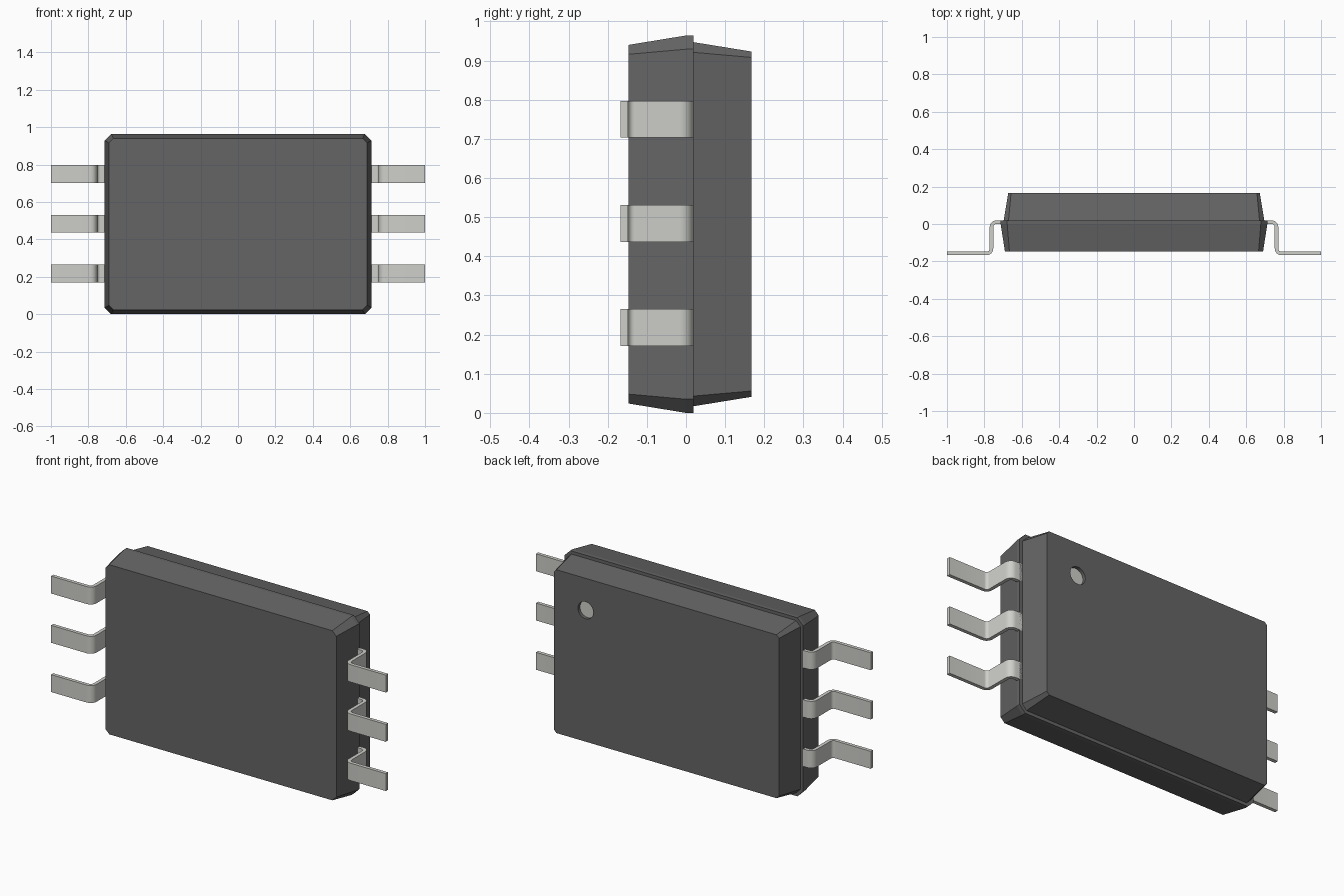
import bpy, bmesh, math
from mathutils import Vector

if "Cube" in bpy.data.objects:
    bpy.data.objects.remove(bpy.data.objects["Cube"])

ZC = 0.482  # mid height of the package


def material(name, v):
    m = bpy.data.materials.new(name)
    m.diffuse_color = (*v, 1)
    m.use_nodes = True
    m.node_tree.nodes["Principled BSDF"].inputs["Base Color"].default_value = m.diffuse_color
    return m


dark = material("dark_plastic", (0.13, 0.13, 0.13))
metal = material("tin_metal", (0.62, 0.62, 0.59))


def finish(bm, name, mat):
    bmesh.ops.recalc_face_normals(bm, faces=bm.faces)
    me = bpy.data.meshes.new(name)
    bm.to_mesh(me)
    bm.free()
    ob = bpy.data.objects.new(name, me)
    bpy.context.collection.objects.link(ob)
    me.materials.append(mat)
    return ob


def smooth(ob):
    bpy.ops.object.select_all(action='DESELECT')
    ob.select_set(True)
    bpy.context.view_layer.objects.active = ob
    bpy.ops.object.shade_smooth_by_angle(angle=math.radians(30))


def shell(name, sections):
    """Loft chamfered rectangles: (y, half width, half height, chamfer)."""
    bm = bmesh.new()
    rings = []
    for y, w, h, c in sections:
        pts = [(w, h - c), (w - c, h), (c - w, h), (-w, h - c),
               (-w, c - h), (c - w, -h), (w - c, -h), (w, c - h)]
        rings.append([bm.verts.new((x, y, z + ZC)) for x, z in pts])
    for a, b in zip(rings, rings[1:]):
        for i in range(8):
            j = (i + 1) % 8
            bm.faces.new((a[i], a[j], b[j], b[i]))
    bm.faces.new(rings[0])
    bm.faces.new(rings[-1])
    return finish(bm, name, dark)


def disc(name, y0, y1, r, mat):
    """Cylinder along y at the pin-one corner."""
    bm = bmesh.new()
    bmesh.ops.create_cone(bm, cap_ends=True, segments=32, radius1=r,
                          radius2=r, depth=y1 - y0)
    ob = finish(bm, name, mat)
    ob.rotation_euler.x = math.pi / 2
    ob.location = (0.483, (y0 + y1) / 2, 0.75)
    return ob


# Two moulded body halves meeting at the parting line
shell("front_shell", [(-0.147, 0.69, 0.458, 0.024), (0.0, 0.713, 0.482, 0.035),
                      (0.019, 0.713, 0.482, 0.035)])
back = shell("back_shell", [(0.019, 0.697, 0.465, 0.026),
                            (0.167, 0.672, 0.441, 0.015)])

# Round pin-one recess with a light floor
cutter = disc("recess_cutter", 0.147, 0.20, 0.046, dark)
cutter.hide_render = True
cutter.hide_set(True)
cut = back.modifiers.new("recess", 'BOOLEAN')
cut.operation = 'DIFFERENCE'
cut.solver = 'EXACT'
cut.object = cutter
smooth(disc("pin_one_marker", 0.140, 0.150, 0.0455, metal))


# Gull-wing lead: centre line with rounded bends, thickened
def rounded(path, r, n=6):
    """Points and normals along a polyline with right-angle fillets."""
    P = [Vector(p) for p in path]
    perp = lambda d: Vector((-d.y, d.x))
    out = [(P[0], perp((P[1] - P[0]).normalized()))]
    for a, b, c in zip(P, P[1:], P[2:]):
        d0, d1 = (b - a).normalized(), (c - b).normalized()
        centre = b - d0 * r + d1 * r
        for i in range(n + 1):
            t = i / n * math.pi / 2
            p = centre - d1 * r * math.cos(t) + d0 * r * math.sin(t)
            out.append((p, perp(d0 * math.cos(t) + d1 * math.sin(t))))
    out.append((P[-1], perp((P[-1] - P[-2]).normalized())))
    return out


THICK, HALF, PITCH = 0.019, 0.047, 0.266
bm = bmesh.new()
rings = []
for p, nrm in rounded([(0.66, 0.0095), (0.762, 0.0095), (0.762, -0.1575),
                       (1.0, -0.1575)], 0.026):
    lo, hi = p - nrm * THICK / 2, p + nrm * THICK / 2
    rings.append([bm.verts.new((q.x, q.y, z)) for q, z in
                  ((lo, -HALF), (hi, -HALF), (hi, HALF), (lo, HALF))])
for a, b in zip(rings, rings[1:]):
    for i in range(4):
        j = (i + 1) % 4
        bm.faces.new((a[i], a[j], b[j], b[i]))
bm.faces.new(rings[0])
bm.faces.new(rings[-1])
leads = finish(bm, "leads", metal)
leads.location.z = ZC + 0.002 - PITCH
smooth(leads)

# Three leads per side, mirrored to both ends
arr = leads.modifiers.new("rows", 'ARRAY')
arr.count = 3
arr.use_relative_offset = False
arr.use_constant_offset = True
arr.constant_offset_displace = (0, 0, PITCH)
mir = leads.modifiers.new("both_sides", 'MIRROR')
mir.use_mirror_merge = False
